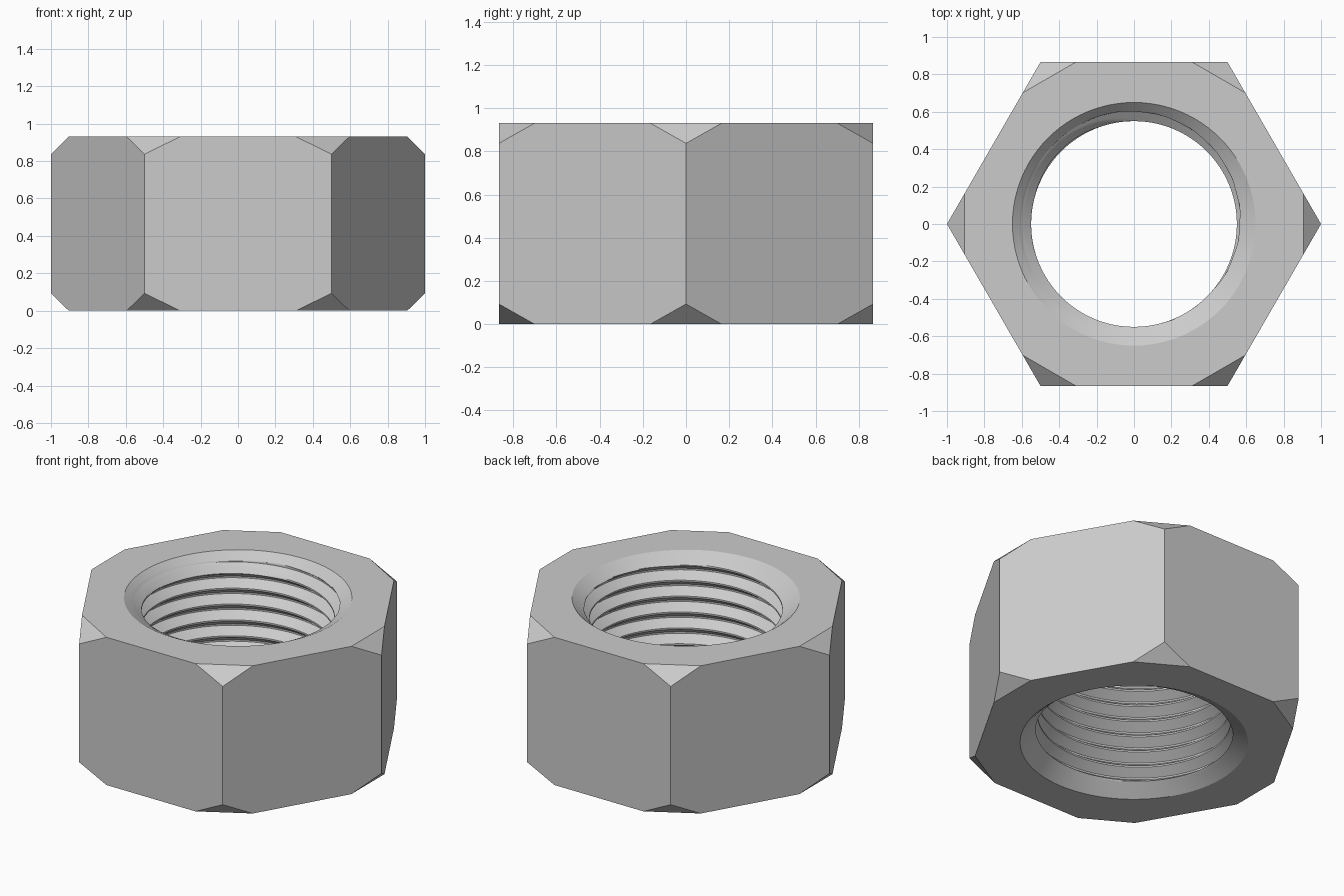
import bpy
import bmesh
import math

default = bpy.data.objects.get("Cube")
if default:
    bpy.data.objects.remove(default, do_unlink=True)

HEIGHT = 0.93
CUT_Z = 0.093        # height of each corner cut
CUT_EDGE = 0.19      # length of each corner cut along the hexagon side
LIP, ROOT, CREST = 0.65, 0.605, 0.55
PITCH = 0.1
COLUMNS, STEPS = 96, 20


def thread_radius(phase):
    """Trapezoid thread: flat crest, flank, flat root, flank."""
    phase %= 1
    if phase < 0.1:
        depth = 0
    elif phase < 0.5:
        depth = (phase - 0.1) / 0.4
    elif phase < 0.6:
        depth = 1
    else:
        depth = (1 - phase) / 0.4
    return CREST + (ROOT - CREST) * depth


def bore_point(angle, row):
    """Point on the helical bore, opened by a lead-in at both mouths."""
    phase = row / STEPS
    turn = angle / math.tau
    z = (phase + turn) * PITCH - 0.01
    z = min(max(z, 0), HEIGHT)
    swing = 0.55 * math.cos(angle - math.tau / 3)
    top_lead = LIP - (HEIGHT - z) * (1.45 - swing)
    bottom_lead = LIP - z * (1.45 + swing)
    r = max(thread_radius(phase), top_lead, bottom_lead)
    return r * math.cos(angle), r * math.sin(angle), z


bm = bmesh.new()

# Outer hexagon walls with a flat triangular cut at every corner
corners = [(math.cos(i * math.tau / 6), math.sin(i * math.tau / 6)) for i in range(6)]


def along(a, b, t, z):
    return bm.verts.new((a[0] + (b[0] - a[0]) * t, a[1] + (b[1] - a[1]) * t, z))


rings = []
for end_z, corner_z in ((0, CUT_Z), (HEIGHT, HEIGHT - CUT_Z)):
    ring = []
    for i, c in enumerate(corners):
        before = along(c, corners[i - 1], CUT_EDGE, end_z)
        after = along(c, corners[(i + 1) % 6], CUT_EDGE, end_z)
        ring.append((before, bm.verts.new((*c, corner_z)), after))
        bm.faces.new(ring[-1])
    rings.append(ring)
low, high = rings
for i in range(6):
    j = (i + 1) % 6
    bm.faces.new((low[i][1], low[i][2], low[j][0], low[j][1],
                  high[j][1], high[j][0], high[i][2], high[i][1]))

# Threaded bore
first = -2 * STEPS
last = int((HEIGHT / PITCH + 2) * STEPS)
grid = [[bm.verts.new(bore_point(math.tau * c / COLUMNS, row))
         for row in range(first, last)] for c in range(COLUMNS + 1)]
for left, right in zip(grid, grid[1:]):
    for k in range(last - first - 1):
        bm.faces.new((left[k], left[k + 1], right[k + 1], right[k]))
bmesh.ops.remove_doubles(bm, verts=bm.verts[:], dist=0.00002)
bmesh.ops.delete(bm, geom=[e for e in bm.edges if not e.link_faces], context='EDGES')

# Flat end faces between the hexagon and the bore
for end_z in (0, HEIGHT):
    rim = [e for e in bm.edges if e.is_boundary
           and all(abs(v.co.z - end_z) < 0.0001 for v in e.verts)]
    bmesh.ops.triangle_fill(bm, edges=rim, use_beauty=True)
bmesh.ops.recalc_face_normals(bm, faces=bm.faces[:])

mesh = bpy.data.meshes.new("hex_nut")
bm.to_mesh(mesh)
bm.free()
nut = bpy.data.objects.new("hex_nut", mesh)
bpy.context.collection.objects.link(nut)

# Plain grey metal
grey = bpy.data.materials.new("light_grey")
grey.use_nodes = True
color = (0.6, 0.6, 0.6, 1)
grey.diffuse_color = color
grey.node_tree.nodes["Principled BSDF"].inputs["Base Color"].default_value = color
mesh.materials.append(grey)

bpy.ops.object.select_all(action='DESELECT')
nut.select_set(True)
bpy.context.view_layer.objects.active = nut
bpy.ops.object.shade_smooth_by_angle(angle=math.radians(25))
